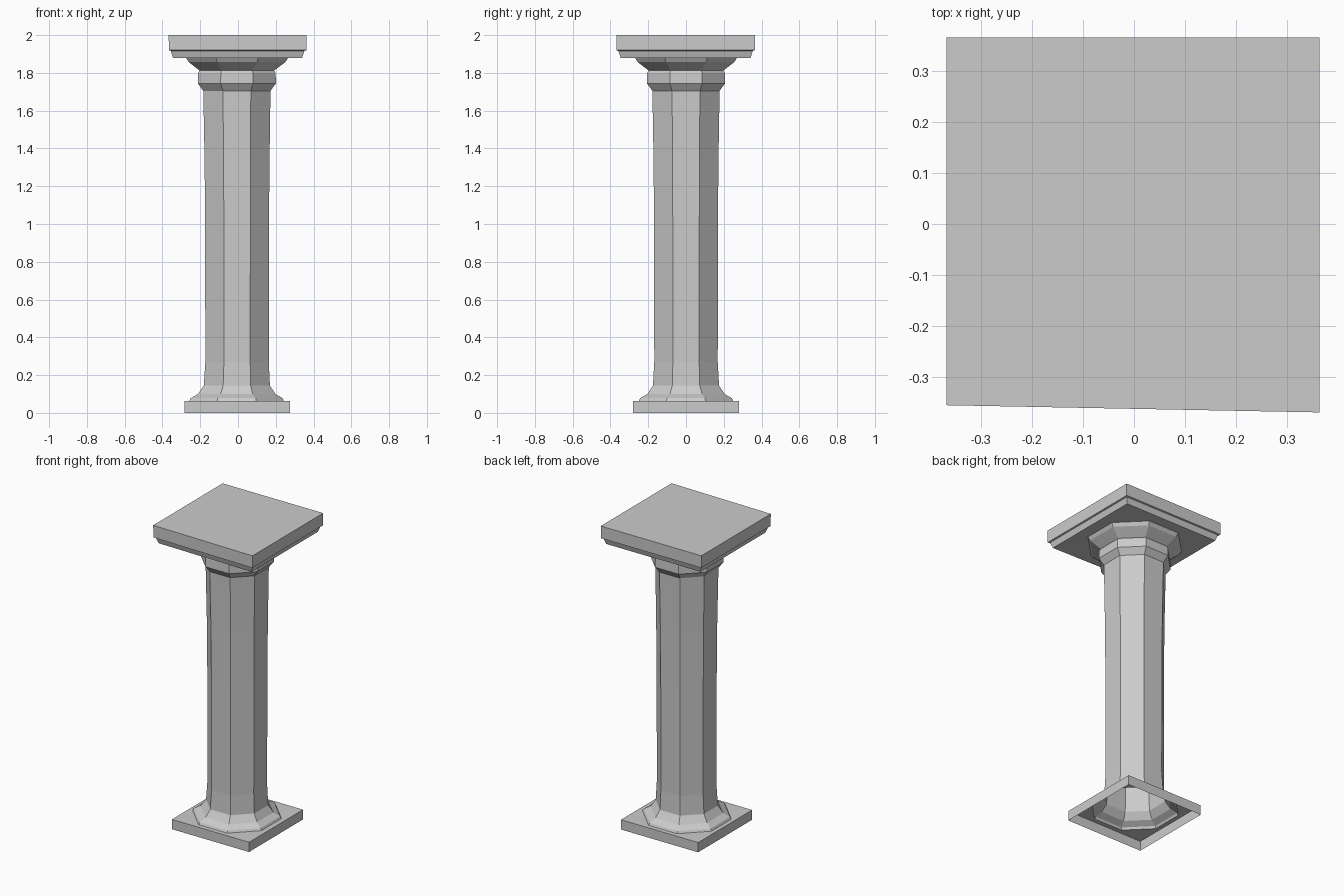
import bpy, bmesh
from math import pi, cos, sin

if "Cube" in bpy.data.objects:
    bpy.data.objects.remove(bpy.data.objects["Cube"])


def make_object(name, build):
    bm = bmesh.new()
    build(bm)
    bmesh.ops.recalc_face_normals(bm, faces=bm.faces)
    mesh = bpy.data.meshes.new(name)
    bm.to_mesh(mesh)
    bm.free()
    obj = bpy.data.objects.new(name, mesh)
    bpy.context.collection.objects.link(obj)
    return obj


def octagon(bm, z, apothem, cx):
    r = apothem / cos(pi / 8)
    return [bm.verts.new((cx + r * cos(pi / 8 + i * pi / 4),
                          r * sin(pi / 8 + i * pi / 4), z)) for i in range(8)]


def square(bm, z, half, cx=0.0):
    return [bm.verts.new((cx + sx * half, sy * half, z))
            for sx, sy in ((1, 1), (-1, 1), (-1, -1), (1, -1))]


def bridge(bm, a, b):
    n = len(a)
    for i in range(n):
        j = (i + 1) % n
        bm.faces.new((a[i], a[j], b[j], b[i]))


def square_to_octagon(bm, sq, octa):
    # one triangle per corner and one quad per side
    for i in range(4):
        j = (i + 1) % 4
        a, b, c = octa[2 * i], octa[2 * i + 1], octa[(2 * i + 2) % 8]
        bm.faces.new((sq[i], a, b))
        bm.faces.new((sq[i], b, c, sq[j]))


# (z, apothem, x centre) of the hollow eight-sided column
foot = [(0.064, 0.25, -0.007), (0.078, 0.243, -0.007),
        (0.10, 0.205, -0.007), (0.145, 0.175, -0.006)]
body = [(0.145, 0.175, -0.006), (0.27, 0.168, -0.005), (1.0, 0.169, -0.005),
        (1.35, 0.172, -0.005), (1.705, 0.178, -0.006)]
head = [(1.705, 0.178, -0.006), (1.745, 0.207, -0.006), (1.80, 0.205, -0.006),
        (1.812, 0.197, -0.006), (1.858, 0.257, -0.005), (1.88, 0.27, -0.005)]


def loft(profile):
    def build(bm):
        rings = [octagon(bm, *p) for p in profile]
        for a, b in zip(rings, rings[1:]):
            bridge(bm, a, b)
    return build


def plinth(bm):
    # open underneath, with an octagonal hole into the column
    low, top = square(bm, 0, 0.28, -0.004), square(bm, 0.064, 0.28, -0.004)
    bridge(bm, low, top)
    square_to_octagon(bm, top, octagon(bm, *foot[0]))


def abacus(bm):
    rings = [square(bm, z, h, -0.002) for z, h in
             ((1.88, 0.342), (1.917, 0.354), (1.92, 0.364), (2.0, 0.365))]
    # slightly uneven front edge
    for ring in rings:
        ring[2].co.y += 0.01
        ring[3].co.y -= 0.004
    for a, b in zip(rings, rings[1:]):
        bridge(bm, a, b)
    bm.faces.new(rings[-1])
    square_to_octagon(bm, rings[0], octagon(bm, *head[-1]))


make_object("plinth", plinth)
make_object("foot_moulding", loft(foot))
make_object("shaft", loft(body))
make_object("capital", loft(head))
make_object("abacus", abacus)
